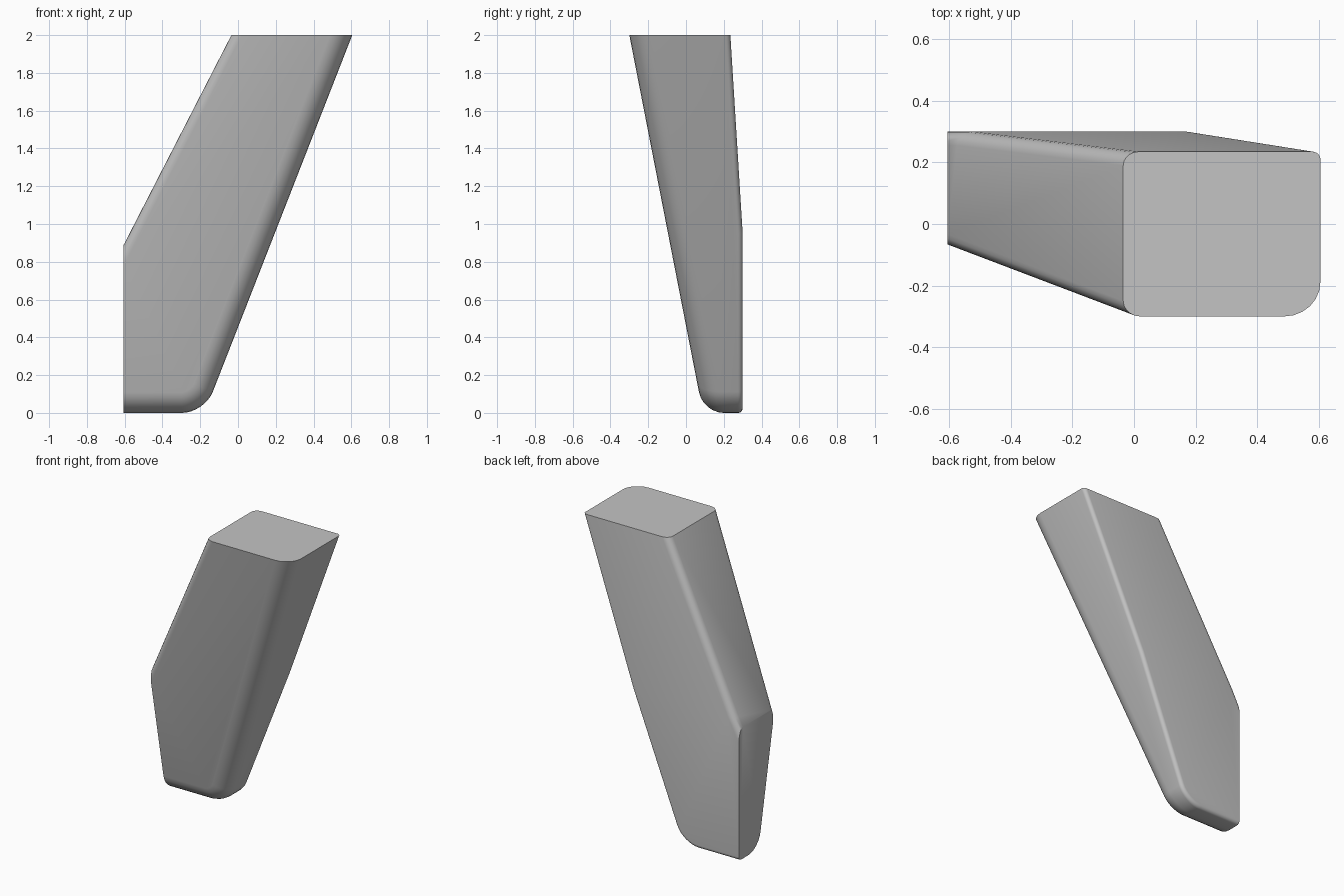
import bpy
import bmesh

cube = bpy.data.objects.get("Cube")
if cube:
    bpy.data.objects.remove(cube, do_unlink=True)

# Plain grey material
grey = bpy.data.materials.new("plain_grey")
grey.use_nodes = True
colour = (0.55, 0.55, 0.55, 1)
grey.diffuse_color = colour
grey.node_tree.nodes["Principled BSDF"].inputs["Base Color"].default_value = colour

KINK, TALL, TOP, SIDE = 0.95, 2.3, 2.0, -0.605
bm = bmesh.new()


def ring(z):
    """Four corners of the leaning, tapering block at height z."""
    left = -0.035 - 0.5135 * (TOP - z)
    right = -0.177 + 0.391 * z
    front = 0.09 - 0.195 * z
    back = 0.3 - 0.062 * max(0, z - KINK)
    corners = [(left, front), (right, front), (right, back), (left, back)]
    return [bm.verts.new((x, y, z)) for x, y in corners]


def round_edges(rule, width, segments):
    bm.normal_update()
    edges = [e for e in bm.edges if len(e.link_faces) == 2
             and any(rule(a.normal, b.normal)
                     for a, b in (e.link_faces, list(e.link_faces)[::-1]))]
    bmesh.ops.bevel(bm, geom=edges, offset=width, offset_type='OFFSET',
                    segments=segments, profile=0.5, affect='EDGES',
                    clamp_overlap=False)


def slice_off(point, normal):
    cut = bmesh.ops.bisect_plane(bm, geom=bm.verts[:] + bm.edges[:] + bm.faces[:],
                                 plane_co=point, plane_no=normal, clear_outer=True)
    rim = [g for g in cut["geom_cut"] if isinstance(g, bmesh.types.BMEdge)]
    bmesh.ops.holes_fill(bm, edges=rim, sides=0)


# Oversized block
rings = [ring(z) for z in (0, KINK, TALL)]
bm.faces.new(rings[0][::-1])
bm.faces.new(rings[-1])
for low, high in zip(rings, rings[1:]):
    for i in range(4):
        j = (i + 1) % 4
        bm.faces.new((low[i], low[j], high[j], high[i]))
bmesh.ops.recalc_face_normals(bm, faces=bm.faces[:])
bmesh.ops.dissolve_limit(bm, angle_limit=0.01, verts=bm.verts[:], edges=bm.edges[:])

# Rounded toe, then the front and back rims, then the sloping edges
round_edges(lambda a, b: a.z < -0.9 and b.x > 0.8, 0.12, 8)
for s, rim_width, slope_width in ((-1, 0.11, 0.05), (1, 0.025, 0.045)):
    round_edges(lambda a, b: a.y * s > 0.9 and abs(b.y) < 0.5
                and b.z < 0.5 and b.x > -0.5, rim_width, 6)
    round_edges(lambda a, b: a.y * s > 0.9 and b.x < -0.8, slope_width, 5)

# Flat side and flat top
slice_off((SIDE, 0, 0), (-1, 0, 0))
slice_off((0, 0, TOP), (0, 0, 1))
bmesh.ops.recalc_face_normals(bm, faces=bm.faces[:])

mesh = bpy.data.meshes.new("leaning_block")
bm.to_mesh(mesh)
bm.free()
mesh.materials.append(grey)
block = bpy.data.objects.new("leaning_block", mesh)
bpy.context.collection.objects.link(block)
bpy.ops.object.select_all(action='DESELECT')
block.select_set(True)
bpy.context.view_layer.objects.active = block
bpy.ops.object.shade_smooth_by_angle(angle=0.56)
